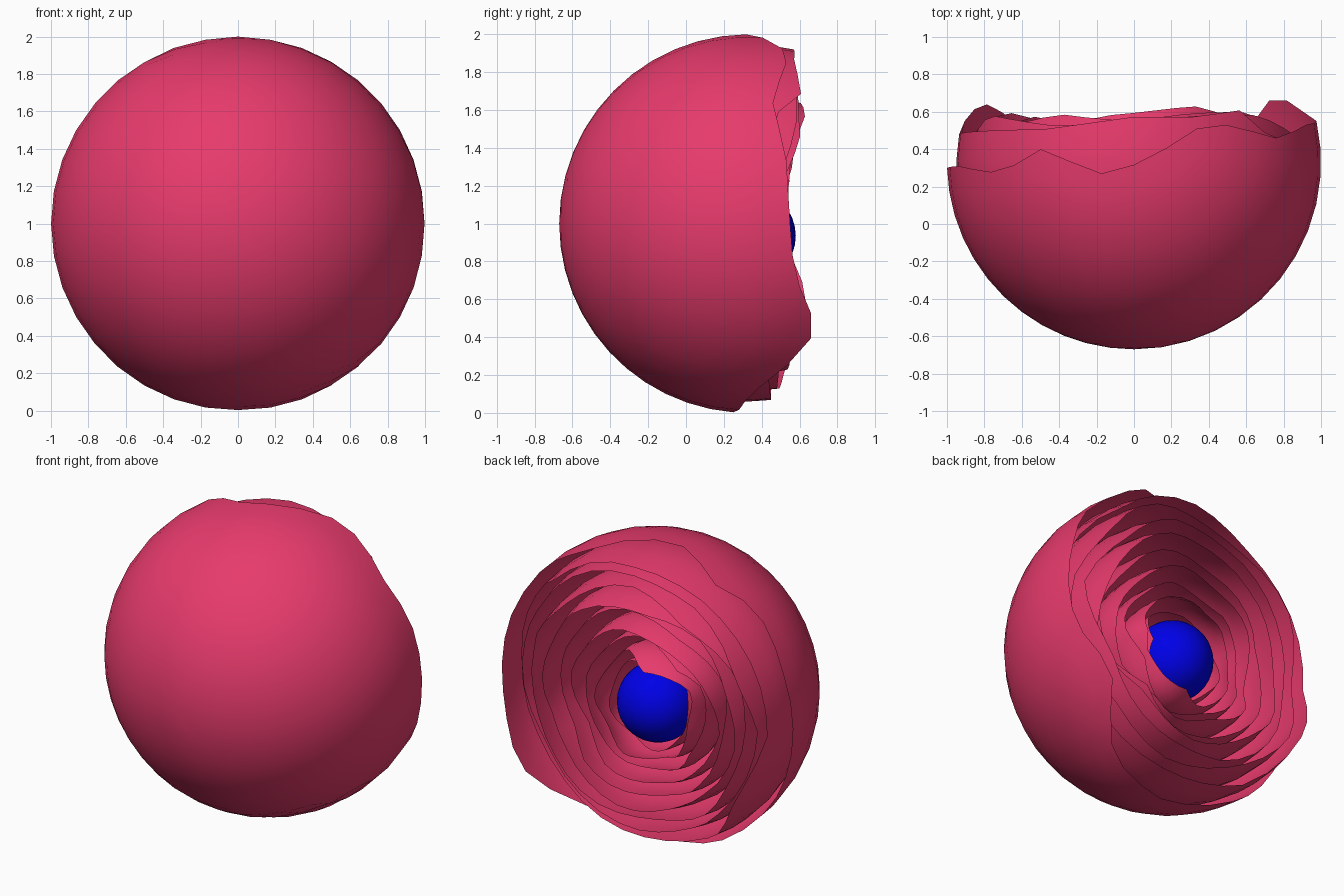
import bpy, bmesh, math, random

random.seed(7)
if "Cube" in bpy.data.objects:
    bpy.data.objects.remove(bpy.data.objects["Cube"], do_unlink=True)

SEGMENTS = 36
HEART = (-0.025, 0.33, 0.935)


def make_material(name, color):
    mat = bpy.data.materials.new(name)
    mat.use_nodes = True
    mat.diffuse_color = color
    mat.node_tree.nodes["Principled BSDF"].inputs["Base Color"].default_value = color
    return mat


pink = make_material("rose pink", (0.8, 0.043, 0.15, 1))
blue = make_material("deep blue", (0.0, 0.0, 0.8, 1))


def rim_height(keys, angle):
    """Linear blend of (degrees, height) keys around the rim."""
    ring = keys + [(keys[0][0] + 360, keys[0][1])]
    if angle < ring[0][0]:
        angle += 360
    for (a, ha), (b, hb) in zip(ring, ring[1:]):
        if a <= angle <= b:
            return ha + (hb - ha) * (angle - a) / (b - a)
    return keys[0][1]


def petal_cup(name, radius, keys, centre=(0, 0.33, 1), rings=12, wobble=0.0):
    """Round cup opening towards +y, with a ragged rim."""
    bm = bmesh.new()
    phase = random.uniform(0, math.tau)
    pole = bm.verts.new((0, -radius, 0))
    columns = []
    for i in range(SEGMENTS):
        deg = 360 * i / SEGMENTS
        t = math.radians(deg)
        reach = math.acos(-rim_height(keys, deg) / radius)
        column = []
        for j in range(1, rings + 1):
            p = reach * j / rings
            # the petals ripple only near their edge
            r = radius + wobble * (j / rings) ** 4 * math.sin(5 * t + phase)
            s = r * math.sin(p)
            column.append(bm.verts.new((s * math.cos(t), -r * math.cos(p), s * math.sin(t))))
        columns.append(column)
    for a, b in zip(columns, columns[1:] + columns[:1]):
        bm.faces.new((pole, a[0], b[0]))
        for j in range(rings - 1):
            bm.faces.new((a[j], a[j + 1], b[j + 1], b[j]))
    bmesh.ops.recalc_face_normals(bm, faces=bm.faces)
    bm.faces.ensure_lookup_table()
    if bm.faces[0].normal.y > 0:
        bmesh.ops.reverse_faces(bm, faces=bm.faces)
    for f in bm.faces:
        f.smooth = True
    mesh = bpy.data.meshes.new(name)
    bm.to_mesh(mesh)
    bm.free()
    mesh.materials.append(pink)
    obj = bpy.data.objects.new(name, mesh)
    obj.location = centre
    bpy.context.collection.objects.link(obj)


# Outermost petals, with the deep dips on one side
petal_cup("outer_petals", 1.0, [
    (0, .22), (20, .20), (40, .13), (60, .20), (75, .17), (83, .02), (100, -.06),
    (120, .07), (135, -.06), (160, -.02), (180, -.03), (215, -.05), (240, .0),
    (270, -.08), (296, .0), (309, .19), (320, .33), (330, .33), (345, .24)])

# Second layer, recessed on one side and bulging on the lower other side
petal_cup("second_petals", 0.945, [
    (0, .06), (25, .10), (38, .14), (50, .28), (70, .24), (90, .24), (120, .18),
    (160, .16), (180, .15), (195, .26), (207, .32), (222, .26), (240, .12),
    (280, .12), (310, .10), (340, .10)], centre=(-0.01, 0.33, 1), wobble=0.01)

# Inner layers with random ragged rims, taller towards the top
RADII = (0.88, 0.80, 0.72, 0.63, 0.54, 0.45, 0.37)
for n, radius in enumerate(RADII):
    keys = []
    for k in range(12):
        deg = 30 * k + random.uniform(0, 12)
        t = math.radians(deg)
        side = math.sin(t)
        slope = 0.15 + 0.07 * math.cos(t) if side > 0 else -0.05
        lift = 0.07 + 0.12 * radius + radius * slope * side
        cap = min(0.335, 0.48 - 0.3 * abs(radius * side))
        keys.append((deg, min(cap, lift + random.uniform(-0.08, 0.07))))
    drift = n / len(RADII)
    petal_cup(f"inner_petals_{n + 1}", radius, keys, wobble=0.018,
              centre=(HEART[0] * drift, HEART[1], 1 + (HEART[2] - 1) * drift))

# Low innermost petals cradling the ball
petal_cup("heart_petals", 0.30, [
    (0, .14), (40, .05), (90, .10), (130, .02), (180, .10), (215, .13), (250, .08),
    (300, .04)], centre=HEART, wobble=0.01)

# Ball in the heart of the flower
bpy.ops.mesh.primitive_uv_sphere_add(segments=32, ring_count=16, radius=0.25, location=HEART)
ball = bpy.context.object
ball.name = "centre_ball"
ball.data.materials.append(blue)
bpy.ops.object.shade_smooth()
